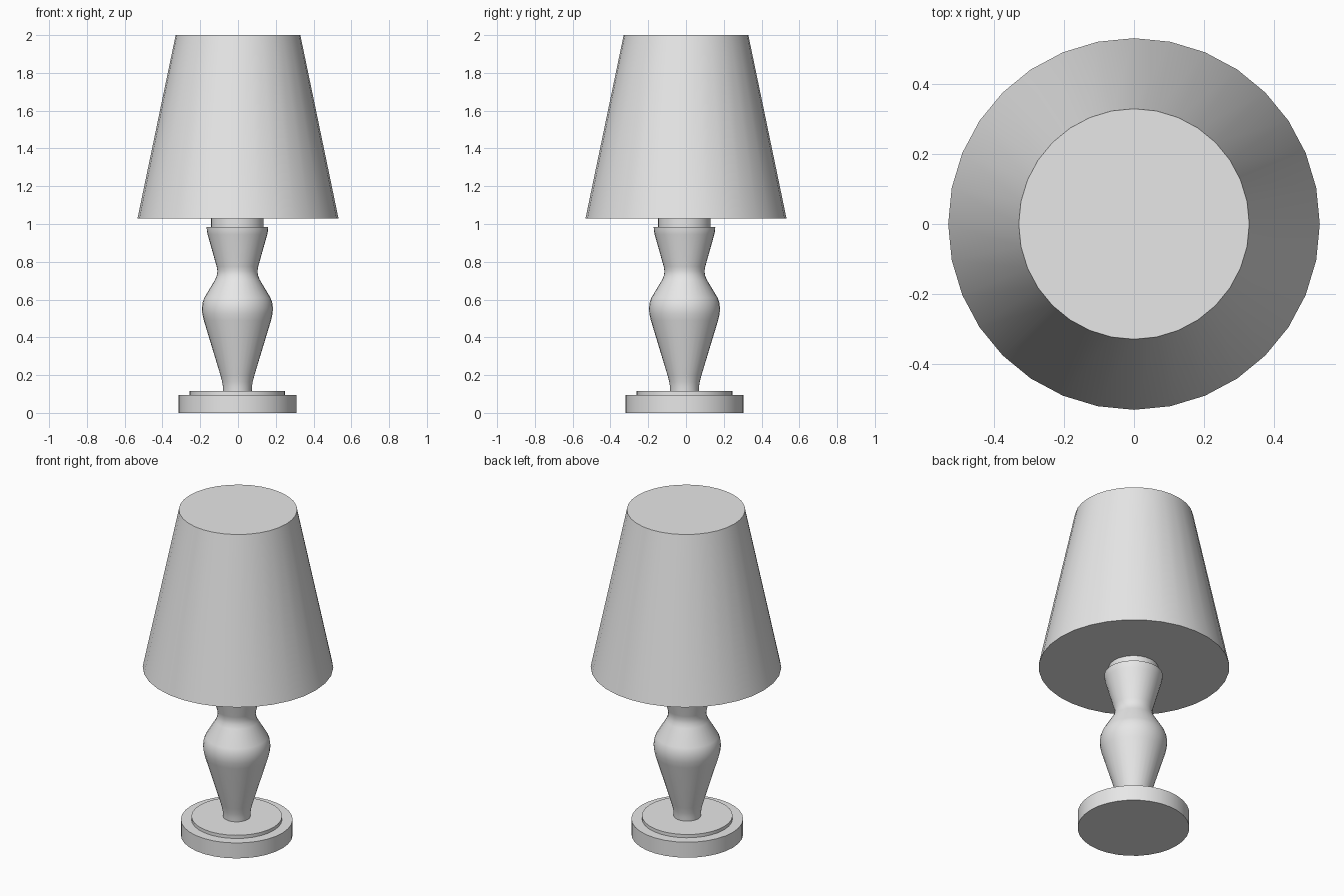
import bpy, bmesh, math

cube = bpy.data.objects.get("Cube")
if cube:
    bpy.data.objects.remove(cube, do_unlink=True)

SIDES = 32
BASE_CENTRE = (-0.003, -0.008)

grey = bpy.data.materials.new("plain_grey")
grey.use_nodes = True
colour = (0.8, 0.8, 0.8, 1)
grey.diffuse_color = colour
grey.node_tree.nodes["Principled BSDF"].inputs["Base Color"].default_value = colour


def lathe(name, profile, centre=(0, 0)):
    """Revolve (radius, height) points into a capped solid."""
    bm = bmesh.new()
    rings = []
    for r, z in profile:
        angles = [2 * math.pi * i / SIDES for i in range(SIDES)]
        rings.append([bm.verts.new((r * math.cos(a), r * math.sin(a), z)) for a in angles])
    for low, high in zip(rings, rings[1:]):
        for i in range(SIDES):
            j = (i + 1) % SIDES
            bm.faces.new((low[i], low[j], high[j], high[i]))
    bm.faces.new(rings[0][::-1])
    bm.faces.new(rings[-1])
    mesh = bpy.data.meshes.new(name)
    bm.to_mesh(mesh)
    bm.free()
    mesh.materials.append(grey)
    obj = bpy.data.objects.new(name, mesh)
    obj.location = (*centre, 0)
    bpy.context.collection.objects.link(obj)
    bpy.ops.object.select_all(action="DESELECT")
    obj.select_set(True)
    bpy.context.view_layer.objects.active = obj
    bpy.ops.object.shade_smooth_by_angle(angle=math.radians(35))
    return obj


# Stepped foot
lathe("base", [(0.312, 0), (0.312, 0.095)], BASE_CENTRE)
lathe("base_plate", [(0.253, 0.095), (0.253, 0.115)], BASE_CENTRE)

# Turned stem with rounded belly and waist
lathe("stem", [
    (0.076, 0.115), (0.077, 0.14), (0.081, 0.165), (0.09, 0.2),
    (0.178, 0.49), (0.186, 0.525), (0.188, 0.555), (0.184, 0.585), (0.175, 0.61),
    (0.118, 0.705), (0.109, 0.728), (0.106, 0.75), (0.11, 0.775),
    (0.158, 0.945), (0.162, 0.965), (0.163, 0.985),
], BASE_CENTRE)

# Collar and closed shade
lathe("collar", [(0.139, 0.985), (0.139, 1.04)], BASE_CENTRE)
lathe("shade", [(0.532, 1.03), (0.33, 2.0)])
